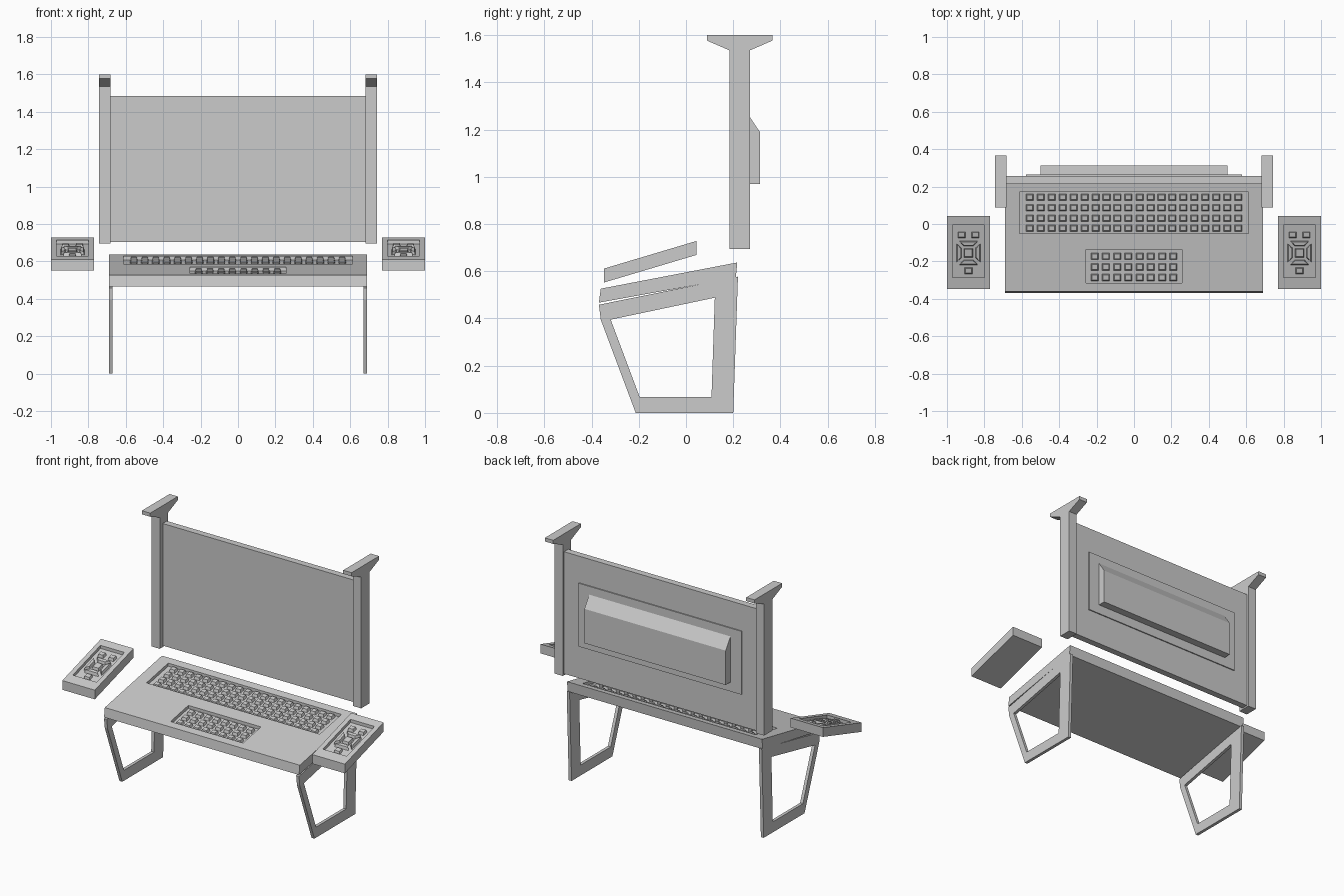
import bpy, bmesh

if "Cube" in bpy.data.objects:
    bpy.data.objects.remove(bpy.data.objects["Cube"])


def loft(name, pairs):
    """One object from solids, each given as two matching end loops."""
    bm = bmesh.new()
    for a, b in pairs:
        va = [bm.verts.new(p) for p in a]
        vb = [bm.verts.new(p) for p in b]
        n = len(a)
        bm.faces.new(va)
        bm.faces.new(vb[::-1])
        for i in range(n):
            j = (i + 1) % n
            bm.faces.new((va[j], va[i], vb[i], vb[j]))
    bmesh.ops.recalc_face_normals(bm, faces=bm.faces)
    me = bpy.data.meshes.new(name)
    bm.to_mesh(me)
    bm.free()
    ob = bpy.data.objects.new(name, me)
    bpy.context.collection.objects.link(ob)
    return ob


def prism(name, profile, x0, x1):
    """Side profile (y, z) extruded along x."""
    return loft(name, [([(x0, y, z) for y, z in profile],
                        [(x1, y, z) for y, z in profile])])


def box_profile(y0, y1, z0, z1):
    return [(y0, z0), (y1, z0), (y1, z1), (y0, z1)]


def rect(cx, cy, w, h):
    return [(cx - w / 2, cy - h / 2), (cx + w / 2, cy - h / 2),
            (cx + w / 2, cy + h / 2), (cx - w / 2, cy + h / 2)]


def raised(poly, surf, d0, d1, inset=0.0):
    """Plan polygon raised between two offsets of a sloping surface."""
    cx = sum(p[0] for p in poly) / len(poly)
    cy = sum(p[1] for p in poly) / len(poly)
    w = max(abs(p[0] - cx) for p in poly)
    h = max(abs(p[1] - cy) for p in poly)
    top = [(cx + (x - cx) * (1 - inset / w), cy + (y - cy) * (1 - inset / h))
           for x, y in poly]
    return ([(x, y, surf(y) + d0) for x, y in poly],
            [(x, y, surf(y) + d1) for x, y in top])


def cut(ob, cutter):
    cutter.hide_render = True
    m = ob.modifiers.new("cut", 'BOOLEAN')
    m.operation = 'DIFFERENCE'
    m.solver = 'EXACT'
    m.object = cutter
    bpy.context.view_layer.objects.active = ob
    bpy.ops.object.modifier_apply(modifier=m.name)
    bpy.data.objects.remove(cutter)


DEPTH, KEY_TOP = 0.02, -0.003


def desk_z(y):
    return 0.526 + (y + 0.361) * (0.111 / 0.578)


def pad_z(y):
    return 0.611 + (y + 0.348) * (0.117 / 0.392)


def buttons(name, polys, surf, inset=0.006):
    return loft(name, [raised(p, surf, -DEPTH - 0.003, KEY_TOP, inset)
                       for p in polys])


# Sloping console slab with two key wells
desk = prism("console_slab", [(-0.369, 0.467), (0.211, 0.572),
                              (0.217, 0.637), (-0.361, 0.526)], -0.69, 0.69)
for well in (rect(0, 0.06, 1.226, 0.22), rect(0, -0.225, 0.514, 0.18)):
    cut(desk, loft("well_cutter", [raised(well, desk_z, -DEPTH, 0.05)]))

# Keys
main_keys = [rect(s * (0.03 + 0.0585 * i), y, 0.042, 0.038)
             for y in (0.143, 0.087, 0.031, -0.023)
             for s in (-1, 1) for i in range(10)]
buttons("main_keys", main_keys, desk_z)
small_keys = [rect(-0.21 + 0.06 * i, y, 0.042, 0.038)
              for y in (-0.173, -0.23, -0.286) for i in range(8)]
buttons("small_keys", small_keys, desk_z)

# Screen, rear panel and rear housing
prism("screen", box_profile(0.215, 0.257, 0.704, 1.485), -0.685, 0.685)
prism("rear_panel", box_profile(0.25, 0.264, 0.91, 1.315), -0.577, 0.577)
prism("rear_housing", [(0.255, 0.97), (0.313, 0.97), (0.313, 1.19),
                       (0.264, 1.262), (0.255, 1.262)], -0.5, 0.5)

post_profile = [(0.185, 0.695), (0.27, 0.695), (0.27, 1.535), (0.367, 1.577),
                (0.367, 1.6), (0.088, 1.6), (0.088, 1.577), (0.185, 1.535)]
leg_outer = [(-0.369, 0.458), (-0.361, 0.395), (-0.213, 0), (0.2, 0), (0.22, 0.577)]
leg_inner = [(-0.319, 0.395), (-0.196, 0.067), (0.108, 0.067), (0.122, 0.488)]

for side, s in (("left", -1), ("right", 1)):
    # Screen posts with flared caps
    prism(side + "_post", post_profile, s * 0.683, s * 0.742)

    # Open frame legs
    leg = prism(side + "_leg", leg_outer, s * 0.67, s * 0.69)
    cut(leg, prism("leg_cutter", leg_inner, s * 0.6, s * 0.75))

    # Floating control pads
    c = s * 0.885
    pad = prism(side + "_control_pad", [(-0.348, 0.552), (0.044, 0.669),
                (0.044, 0.728), (-0.348, 0.611)], c - 0.115, c + 0.115)
    cut(pad, loft("pad_cutter", [raised(rect(c, -0.145, 0.17, 0.28),
                                        pad_z, -DEPTH, 0.05)]))
    cy = -0.155
    polys = [rect(c - 0.037, -0.058, 0.042, 0.034),
             rect(c + 0.037, -0.058, 0.042, 0.034),
             rect(c, -0.25, 0.042, 0.036), rect(c, cy, 0.05, 0.05)]
    for t in (-1, 1):
        polys.append([(c - 0.05, cy + t * 0.064), (c + 0.05, cy + t * 0.064),
                      (c + 0.026, cy + t * 0.036), (c - 0.026, cy + t * 0.036)])
        polys.append([(c + t * 0.064, cy - 0.05), (c + t * 0.064, cy + 0.05),
                      (c + t * 0.036, cy + 0.026), (c + t * 0.036, cy - 0.026)])
    buttons(side + "_pad_buttons", polys, pad_z, 0.005)
